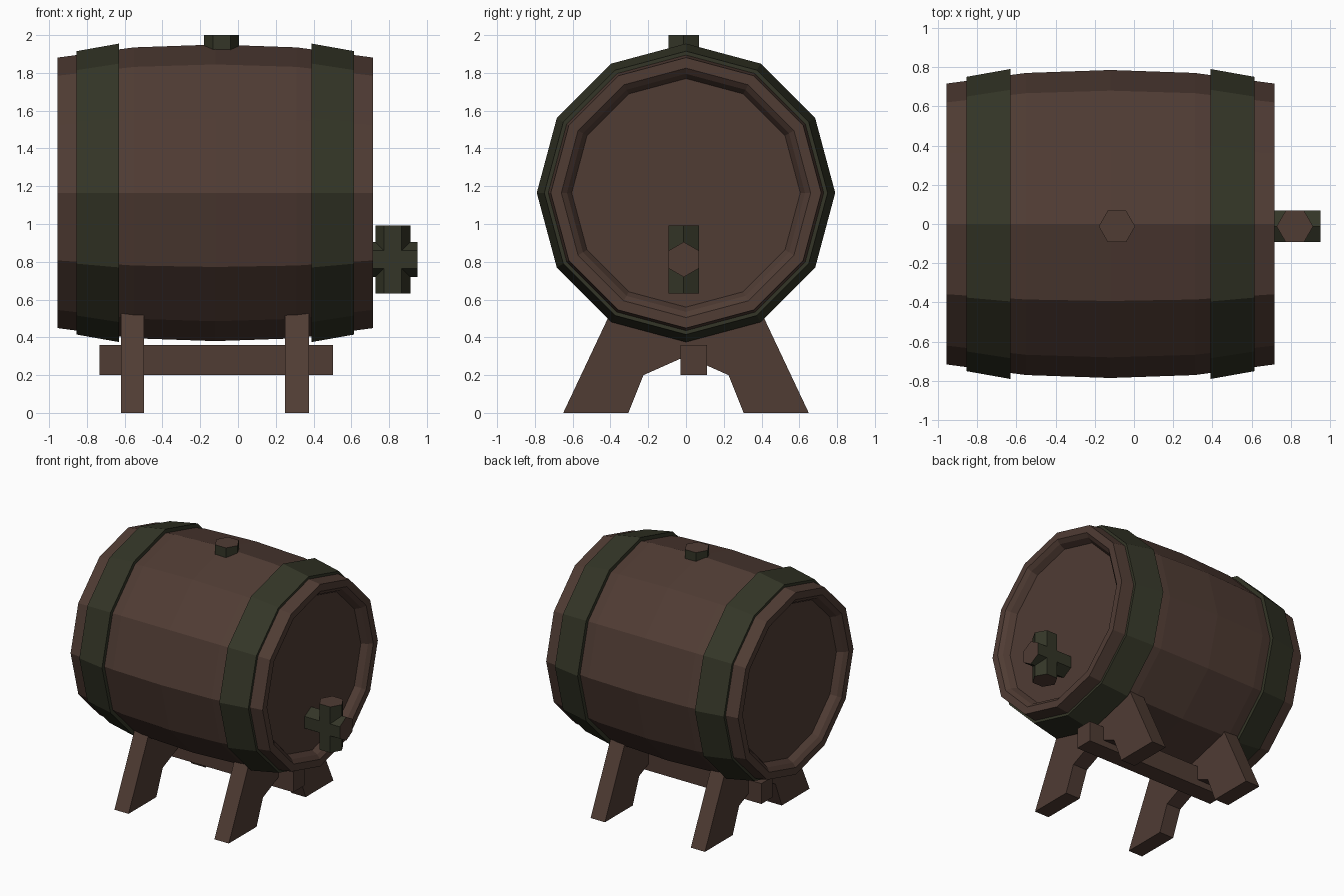
import bpy
import bmesh
from math import sin, cos, tau
from mathutils import Matrix, Vector

cube = bpy.data.objects.get("Cube")
if cube:
    bpy.data.objects.remove(cube, do_unlink=True)


def make_material(name, colour):
    mat = bpy.data.materials.new(name)
    mat.use_nodes = True
    mat.diffuse_color = (*colour, 1)
    mat.node_tree.nodes["Principled BSDF"].inputs["Base Color"].default_value = (*colour, 1)
    return mat


WOOD = make_material("brown_wood", (0.08, 0.045, 0.034))
IRON = make_material("dark_green_iron", (0.034, 0.036, 0.020))

CENTRE = Vector((-0.12, 0, 1.165))  # middle of the barrel
SIDES = 12


def finish(name, bm, *mats):
    bmesh.ops.recalc_face_normals(bm, faces=bm.faces)
    mesh = bpy.data.meshes.new(name)
    bm.to_mesh(mesh)
    bm.free()
    for mat in mats:
        mesh.materials.append(mat)
    obj = bpy.data.objects.new(name, mesh)
    bpy.context.collection.objects.link(obj)
    return obj


def lathe(name, profile, mat, closed):
    """Turn (x, radius) points about the barrel axis."""
    bm = bmesh.new()
    rings = []
    for x, r in profile:
        rings.append([bm.verts.new(CENTRE + Vector((x, r * cos(tau * i / SIDES), r * sin(tau * i / SIDES))))
                      for i in range(SIDES)])
    pairs = list(zip(rings, rings[1:]))
    if closed:
        pairs.append((rings[-1], rings[0]))
    else:
        bm.faces.new(rings[0])
        bm.faces.new(rings[-1])
    for a, b in pairs:
        for i in range(SIDES):
            j = (i + 1) % SIDES
            bm.faces.new((a[i], a[j], b[j], b[i]))
    return finish(name, bm, mat)


def hex_peg(name, centre, length, axis):
    """Iron six-sided peg with wooden end caps, along X or Z."""
    bm = bmesh.new()
    bmesh.ops.create_cone(bm, cap_ends=True, segments=6, radius1=0.093, radius2=0.093, depth=length)
    for f in bm.faces:
        f.material_index = 1 if len(f.verts) == 6 else 0
    # put two corners of the hexagon in the XZ plane
    corner = max(v.co.x for v in bm.verts)
    if corner < 0.09:
        bmesh.ops.rotate(bm, verts=bm.verts, matrix=Matrix.Rotation(tau / 12, 3, 'Z'))
    if axis == 'X':
        bmesh.ops.rotate(bm, verts=bm.verts, matrix=Matrix.Rotation(tau / 4, 3, 'Y'))
    bmesh.ops.translate(bm, verts=bm.verts, vec=centre)
    return finish(name, bm, IRON, WOOD)


# Barrel body with recessed heads
half = [(0, 0.785), (0.43, 0.77), (0.835, 0.716), (0.835, 0.66), (0.81, 0.63), (0.765, 0.605)]
lathe("barrel_body", [(-x, r) for x, r in reversed(half[1:])] + half, WOOD, False)

# Hoops
for name, s in (("left_hoop", 1), ("right_hoop", -1)):
    lathe(name, [(s * 0.51, 0.79), (s * 0.735, 0.75), (s * 0.735, 0.69), (s * 0.51, 0.73)], IRON, True)

# Bung and spigot
hex_peg("bung", (-0.087, -0.012, 1.92), 0.16, 'Z')
hex_peg("spigot_pipe", (0.78, -0.012, 0.812), 0.34, 'X')
hex_peg("spigot_valve", (0.82, -0.012, 0.812), 0.36, 'Z')

# Trestle legs: half outline mirrored in y
outline = [(0, 0.30), (0.225, 0.20), (0.305, 0), (0.65, 0), (0.40, 0.53), (0, 0.43)]
for name, x0, x1 in (("left_trestle", 0.25, 0.375), ("right_trestle", -0.62, -0.497)):
    bm = bmesh.new()
    for s in (1, -1):
        face = bm.faces.new([bm.verts.new((x0, s * y, z)) for y, z in outline])
        ext = bmesh.ops.extrude_face_region(bm, geom=[face], use_keep_orig=True)
        moved = [v for v in ext["geom"] if isinstance(v, bmesh.types.BMVert)]
        bmesh.ops.translate(bm, verts=moved, vec=(x1 - x0, 0, 0))
    # drop the hidden centre walls and join the halves
    inner = [f for f in bm.faces if all(abs(v.co.y) < 1e-5 for v in f.verts)]
    bmesh.ops.delete(bm, geom=inner, context='FACES')
    bmesh.ops.remove_doubles(bm, verts=bm.verts, dist=1e-4)
    finish(name, bm, WOOD)

# Stretcher beam
bm = bmesh.new()
bmesh.ops.create_cube(bm, size=1)
bmesh.ops.scale(bm, verts=bm.verts, vec=(1.235, 0.14, 0.16))
bmesh.ops.translate(bm, verts=bm.verts, vec=(-0.115, 0.04, 0.28))
finish("stretcher_beam", bm, WOOD)
